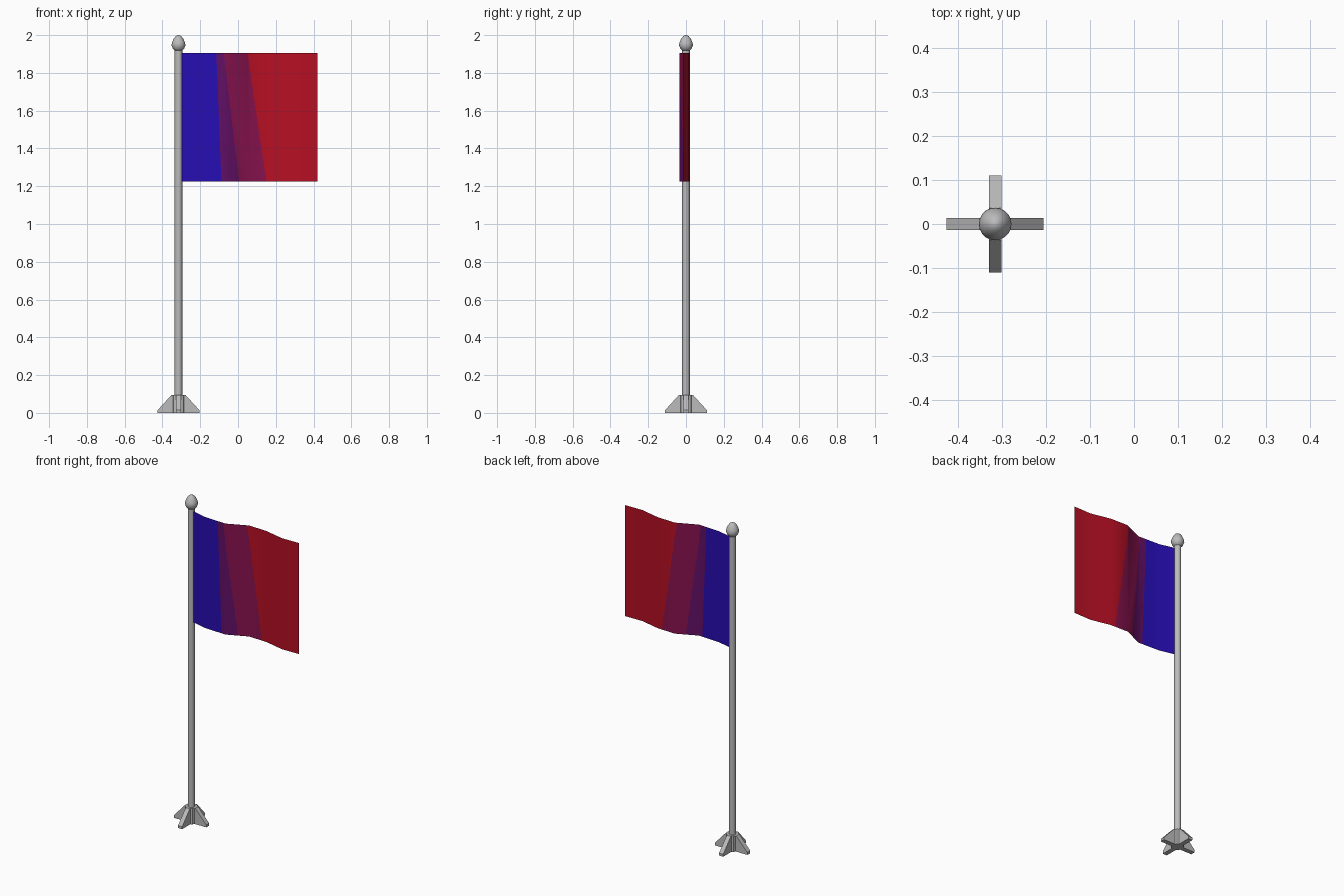
import bpy
import bmesh
from math import pi
from mathutils import Vector, Matrix

cube = bpy.data.objects.get("Cube")
if cube:
    bpy.data.objects.remove(cube, do_unlink=True)

POLE_X = -0.315


def material(name, rgb):
    mat = bpy.data.materials.new(name)
    mat.use_nodes = True
    mat.diffuse_color = (*rgb, 1)
    mat.node_tree.nodes["Principled BSDF"].inputs["Base Color"].default_value = (*rgb, 1)
    return mat


grey = material("grey metal", (0.5, 0.5, 0.5))
blue = material("blue cloth", (0.02, 0.004, 0.45))
violet = material("dark violet cloth", (0.12, 0.005, 0.13))
plum = material("plum cloth", (0.24, 0.006, 0.075))
red = material("red cloth", (0.47, 0.005, 0.017))


def finish(name, bm, mats, smooth=None):
    bm.normal_update()
    mesh = bpy.data.meshes.new(name)
    bm.to_mesh(mesh)
    bm.free()
    obj = bpy.data.objects.new(name, mesh)
    bpy.context.collection.objects.link(obj)
    for mat in mats:
        mesh.materials.append(mat)
    if smooth:
        bpy.ops.object.select_all(action="DESELECT")
        obj.select_set(True)
        bpy.context.view_layer.objects.active = obj
        bpy.ops.object.shade_smooth_by_angle(angle=smooth)
    return obj


def lathe(name, profile, sides, smooth):
    """Revolve (radius, z) points about the pole axis."""
    bm = bmesh.new()
    verts = [bm.verts.new((POLE_X + r, 0, z)) for r, z in profile]
    edges = [bm.edges.new(pair) for pair in zip(verts, verts[1:])]
    bmesh.ops.spin(bm, geom=verts + edges, cent=(POLE_X, 0, 0), axis=(0, 0, 1),
                   angle=2 * pi, steps=sides, use_merge=True)
    bmesh.ops.remove_doubles(bm, verts=bm.verts, dist=0.0001)
    bmesh.ops.recalc_face_normals(bm, faces=bm.faces)
    return finish(name, bm, [grey], smooth)


# Pole, base hub and egg-shaped finial
lathe("pole", [(0, 0), (0.02, 0), (0.02, 1.93), (0, 1.93)], 12, 0.7)
lathe("base_hub", [(0, 0), (0.036, 0), (0.036, 0.096), (0, 0.096)], 8, None)
lathe("finial", [(0, 1.914), (0.017, 1.916), (0.03, 1.928), (0.037, 1.947), (0.034, 1.962),
                 (0.026, 1.98), (0.015, 1.994), (0.006, 1.999), (0, 2)], 20, 0.9)

# Four sloping feet
for i, side in enumerate(("left", "back", "right", "front")):
    bm = bmesh.new()
    outline = [(0, 0), (0.11, 0), (0.11, 0.015), (0.036, 0.096), (0, 0.096)]
    face = bm.faces.new([bm.verts.new((x, -0.014, z)) for x, z in outline])
    extruded = bmesh.ops.extrude_face_region(bm, geom=[face])["geom"]
    bmesh.ops.translate(bm, vec=(0, 0.028, 0),
                        verts=[v for v in extruded if isinstance(v, bmesh.types.BMVert)])
    bmesh.ops.recalc_face_normals(bm, faces=bm.faces)
    turn = Matrix.Translation((POLE_X, 0, 0)) @ Matrix.Rotation(i * pi / 2, 4, "Z")
    bmesh.ops.transform(bm, matrix=turn, verts=bm.verts)
    finish(side + "_foot", bm, [grey])

# Waving flag: a thin sheet, cut along slanted colour borders
TOP, BOTTOM = 1.905, 1.226
wave = [(-0.298, -0.005), (-0.205, -0.028), (-0.062, -0.035), (0.062, 0.02),
        (0.18, 0.016), (0.305, -0.012), (0.42, -0.01)]
borders = [(-0.115, -0.088), (-0.075, 0.005), (0.05, 0.15)]  # x at top, x at bottom

bm = bmesh.new()
columns = [[bm.verts.new((x, y, z)) for z in (BOTTOM, TOP)] for x, y in wave]
for a, b in zip(columns, columns[1:]):
    bm.faces.new((a[0], b[0], b[1], a[1]))
for x_top, x_bottom in borders:
    normal = Vector((TOP - BOTTOM, 0, x_bottom - x_top))
    bmesh.ops.bisect_plane(bm, geom=bm.verts[:] + bm.edges[:] + bm.faces[:],
                           plane_co=(x_top, 0, TOP), plane_no=normal, dist=0.00001)
for f in bm.faces:
    c = f.calc_center_median()
    t = (TOP - c.z) / (TOP - BOTTOM)
    f.material_index = sum(c.x > a + (b - a) * t for a, b in borders)
finish("flag", bm, [blue, violet, plum, red], 0.8)
